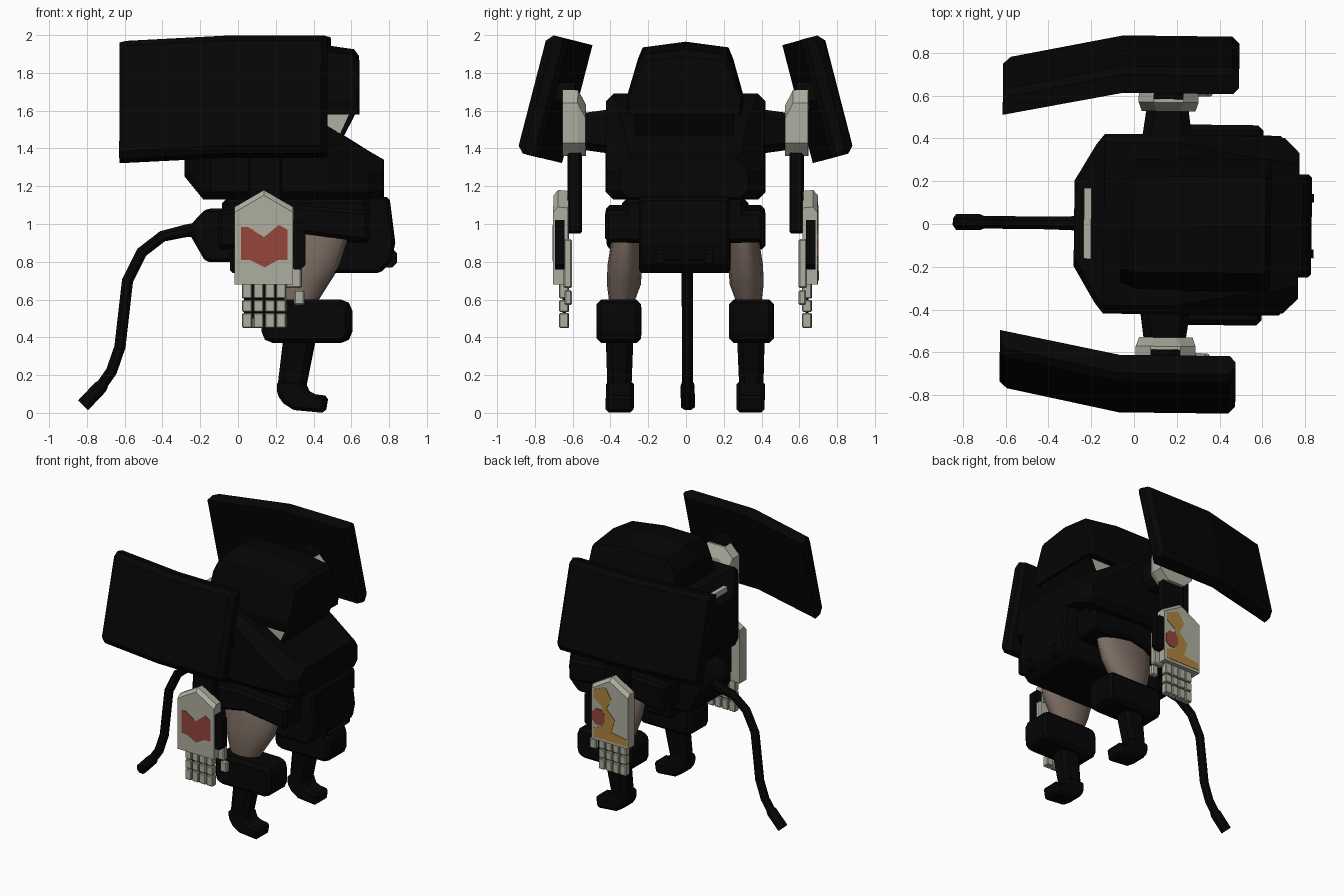
import bpy, bmesh, math
from mathutils import Vector, Matrix

if "Cube" in bpy.data.objects:
    bpy.data.objects.remove(bpy.data.objects["Cube"])


def material(name, r, g, b):
    m = bpy.data.materials.new(name)
    m.diffuse_color = (r, g, b, 1)
    m.use_nodes = True
    m.node_tree.nodes["Principled BSDF"].inputs["Base Color"].default_value = m.diffuse_color
    return m


BLACK = material("matte black", 0.0016, 0.0016, 0.0016)
PALE = material("pale grey", 0.42, 0.42, 0.35)
SKIN = material("brown legs", 0.20, 0.15, 0.12)
RED = material("faded red", 0.30, 0.06, 0.045)
ORANGE = material("ochre orange", 0.42, 0.23, 0.045)
YAW = Matrix.Rotation(-0.012, 4, 'Z')   # whole figure is turned very slightly


def loft(name, rings, mat, bevel=0, smooth=False):
    """Skin a list of equal-length rings and cap both ends."""
    bm = bmesh.new()
    vs = [[bm.verts.new(p) for p in ring] for ring in rings]
    n = len(vs[0])
    for a, b in zip(vs, vs[1:]):
        for i in range(n):
            f = bm.faces.new((a[i], a[(i + 1) % n], b[(i + 1) % n], b[i]))
            f.smooth = smooth
    bm.faces.new(vs[0])
    bm.faces.new(vs[-1])
    bmesh.ops.recalc_face_normals(bm, faces=bm.faces)
    me = bpy.data.meshes.new(name)
    bm.to_mesh(me)
    bm.free()
    me.materials.append(mat)
    ob = bpy.data.objects.new(name, me)
    bpy.context.collection.objects.link(ob)
    ob.matrix_world = YAW
    if bevel:
        mod = ob.modifiers.new("edge", 'BEVEL')
        mod.width = bevel
        mod.segments = 1
    return ob


def prism(name, pts, y0, y1, mat, bevel=0):
    """Extrude an (x, z) outline from y0 to y1."""
    return loft(name, [[(x, y, z) for x, z in pts] for y in (y0, y1)], mat, bevel)


def cham(a0, a1, b0, b1, c):
    """Rectangle with cut corners."""
    return [(a0 + c, b0), (a1 - c, b0), (a1, b0 + c), (a1, b1 - c),
            (a1 - c, b1), (a0 + c, b1), (a0, b1 - c), (a0, b0 + c)]


def box(name, x0, x1, y0, y1, z0, z1, mat, bevel=0):
    return prism(name, [(x0, z0), (x1, z0), (x1, z1), (x0, z1)], y0, y1, mat, bevel)


def tube(name, path, radii, mat, sides=8):
    """Round rod along a path lying in the xz plane."""
    pts = [Vector((x, 0, z)) for x, z in path]
    rings = []
    for i, p in enumerate(pts):
        t = (pts[min(i + 1, len(pts) - 1)] - pts[max(i - 1, 0)]).normalized()
        side = Vector((0, 1, 0))
        up = t.cross(side)
        rings.append([p + radii[i] * (math.cos(a) * side + math.sin(a) * up)
                      for a in (2 * math.pi * (k + .5) / sides for k in range(sides))])
    return loft(name, rings, mat)


def jacket_ring(x, w, lo, hi, c):
    """Body section: small cut at the hem, larger slope at the top."""
    half = [(w - .04, lo), (w, lo + .04), (w, hi - c), (w - c, hi)]
    return [(x, y, z) for y, z in half] + [(x, -y, z) for y, z in reversed(half)]


# jacket sections: x, half width, bottom, top, top chamfer
secs = [(-.28, .20, 1.25, 1.58, .04), (-.18, .37, 1.13, 1.65, .04), (-.14, .42, 1.13, 1.69, .04),
        (.20, .42, 1.13, 1.69, .04), (.46, .42, 1.13, 1.53, .09), (.70, .41, 1.13, 1.38, .11),
        (.77, .34, 1.14, 1.34, .06)]
loft("jacket", [jacket_ring(*s) for s in secs], BLACK)
box("back_collar_plate", -.235, -.20, -.165, .165, 1.5, 1.65, PALE)


def head_ring(x, k, top, lo=1.58):
    """Head section: flared bottom, sloped sides and a low ridge."""
    half = [(.30 * k, lo), (.31 * k, 1.66), (.25 * k, top - .09), (.225 * k, top - .03)]
    return [(x, y, z) for y, z in half] + [(x, 0, top)] + [(x, -y, z) for y, z in reversed(half)]


loft("head", [head_ring(-.06, .93, 1.86), head_ring(.0, 1, 1.965), head_ring(.34, 1, 1.965),
              head_ring(.615, 1, 1.925), head_ring(.64, .96, 1.89)], BLACK)
prism("jaw", [(.1, 1.59), (.61, 1.59), (.55, 1.47), (.1, 1.47)], -.25, .25, PALE)
prism("jaw_front_plate", [(.60, 1.60), (.622, 1.59), (.56, 1.47), (.54, 1.47)], -.26, .26, BLACK)

# waist, hips and front pouch
prism("waist", [(-.04, .74), (.75, .74), (.81, .80), (.83, .90), (.80, 1.14), (.6, 1.17), (-.04, 1.17)],
      -.24, .24, BLACK, .015)
prism("hip_hub", [(-.17, .80), (.15, .80), (.15, 1.09), (-.17, 1.08), (-.245, 1.0), (-.245, .93)],
      -.20, .20, BLACK, .015)
box("hip_block", -.08, .70, -.33, .33, .90, 1.14, BLACK, .03)

# tail with thicker tip
tube("tail", [(-.2, .97), (-.27, .965), (-.40, .935), (-.51, .85), (-.585, .70), (-.625, .35),
              (-.67, .22), (-.74, .12)], [.045, .036] + [.032] * 6, BLACK)
tube("tail_tip", [(-.71, .155), (-.73, .135), (-.82, .04)], [.032, .04, .04], BLACK)

# shoulder shield frame: lean direction and outward normal in (y, z)
NRM, DWN, TOP = (.968, .25), (.25, -.968), (.612, 1.975)


def shield_ring(s, d, t):
    prof = [(.455, 0), (-.06, 0), (-.62, -.113), (-.62, t - .143), (-.585, t - .11),
            (-.06, t), (.45, t), (.483, t - .035), (.483, .03)]
    return [(x, s * (TOP[0] + n * NRM[0] + d * DWN[0]), TOP[1] + n * NRM[1] + d * DWN[1]) for x, n in prof]


def oval(x0, x1, y0, y1, z, n=12):
    return [((x0 + x1) / 2 + (x1 - x0) / 2 * math.cos(2 * math.pi * k / n),
             (y0 + y1) / 2 + (y1 - y0) / 2 * math.sin(2 * math.pi * k / n), z) for k in range(n)]


for side, s in (("left", 1), ("right", -1)):
    # shield and its hub
    loft(side + "_shield", [shield_ring(s, d, t) for d, t in
                            ((0, .088), (.035, .12), (.61, .12), (.645, .088))], BLACK)
    prism(side + "_shield_hub", cham(.085, .225, 1.61, 1.75, .042), s * .585, s * .72, BLACK)

    # shoulder and upper arm
    loft(side + "_shoulder_joint", [[(x, s * y, z) for x, z in cham(.15 - r, .15 + r, 1.49 - r, 1.49 + r, .04)]
                                    for y, r in ((.38, .12), (.54, .098))], BLACK)
    loft(side + "_shoulder_cap", [[(x, s * y, z) for x, z in cham(a, b, lo, hi, .07)] for y, a, b, lo, hi in
                                  ((.528, .03, .28, 1.36, 1.63), (.57, .015, .295, 1.36, 1.71),
                                   (.65, .015, .295, 1.36, 1.71))], PALE)
    box(side + "_upper_arm", .06, .24, s * .55, s * .625, .95, 1.42, BLACK, .01)

    # forearm slab with front guard
    loft(side + "_forearm", [[(x, s * y, z) for x, z in ((-.01, .68), (.30, .68), (.30, h), (.145, h + .09), (-.01, h))]
                             for y, h in ((.62, 1.085), (.675, 1.09), (.70, 1.062))], PALE)
    prism(side + "_forearm_guard", cham(.28, .365, .76, 1.02, .025), s * .64, s * .69, BLACK)

    # hand: thumb and four jointed fingers
    box(side + "_thumb_base", .26, .345, s * .60, s * .645, .66, .92, PALE, .008)
    box(side + "_thumb_tip", .305, .36, s * .60, s * .64, .57, .65, PALE, .008)
    box(side + "_finger_core", .04, .25, s * .635, s * .65, .50, .70, BLACK)
    for i in range(4):
        x = .03 + .06 * i
        for j, (z0, z1) in enumerate(((.605, .69), (.535, .598), (.45, .528))):
            box(f"{side}_finger_{i + 1}_joint_{j + 1}", x, x + .053, s * .618, s * .668, z0, z1, PALE, .005)

    # hip skirt
    prism(side + "_skirt", [(-.10, 1.07), (.30, 1.10), (.70, 1.07), (.70, .90), (.34, .95), (-.10, .86)],
          s * .20, s * .42, BLACK, .02)
    prism(side + "_waist_knob", cham(.76, .84, .77, .87, .025), s * .11, s * .15, BLACK)

    # thigh, knee block, shin and foot
    thigh = [(.11, .60, .22, .37, 1.0), (.11, .585, .23, .39, .92), (.13, .54, .228, .412, .78),
             (.16, .475, .235, .415, .68), (.2, .40, .28, .40, .56)]
    loft(side + "_thigh", [[(x, s * y, z) for x, y, z in oval(*t)] for t in thigh], SKIN, smooth=True)
    prism(side + "_knee_block", cham(.13, .60, .37, .60, .035), s * .235, s * .468, BLACK, .025)
    loft(side + "_shin", [[(x, s * y, z) for x, y in cham(a, b, c, d, .03)] for a, b, c, d, z in
                          ((.245, .41, .275, .42, .40), (.215, .36, .285, .413, .15))], BLACK)
    prism(side + "_foot", [(.21, .17), (.21, .10), (.245, .05), (.30, .015), (.46, 0), (.475, .09),
                           (.39, .10), (.36, .13), (.36, .17)], s * .272, s * .42, BLACK, .018)

# painted patches on the outer faces of the forearms
prism("right_red_patch", [(.025, .985), (.06, .985), (.145, .93), (.225, .995), (.27, .97), (.27, .81),
                          (.22, .81), (.15, .77), (.07, .81), (.025, .81)], -.699, -.703, RED)
prism("left_orange_patch", [(.28, 1.06), (.18, 1.10), (.13, 1.02), (.17, .94), (.10, .87), (.13, .77),
                            (0, .75), (0, .70), (.28, .70), (.28, .77), (.20, .80), (.21, .95),
                            (.28, 1.0)], .699, .703, ORANGE)
prism("left_red_patch", cham(.185, .29, .80, .92, .03), .699, .705, RED)
